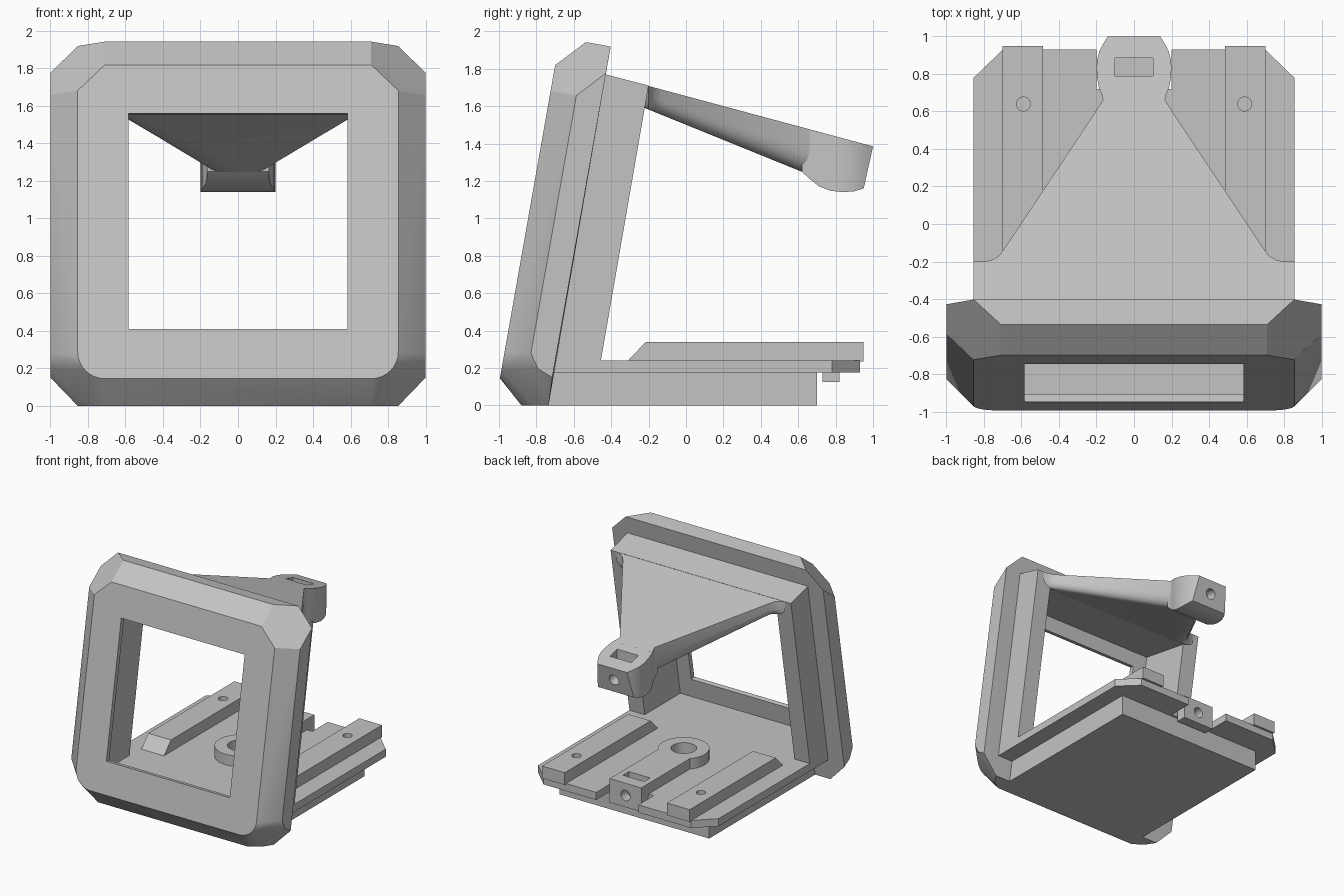
import bpy, bmesh
from math import sin, cos, pi, radians, sqrt
from mathutils import Vector, Matrix

if "Cube" in bpy.data.objects:
    bpy.data.objects.remove(bpy.data.objects["Cube"])

grey = bpy.data.materials.new("light_grey_plastic")
grey.use_nodes = True
grey.diffuse_color = (0.55, 0.55, 0.55, 1)
grey.node_tree.nodes["Principled BSDF"].inputs["Base Color"].default_value = (0.55, 0.55, 0.55, 1)

S, C = sin(radians(10)), cos(radians(10))


def tilt(x, u, n):
    """Leaning screen space (across, up, backward) to world."""
    return Vector((x, u * S + n * C, u * C - n * S))


def make(name, bm):
    bmesh.ops.recalc_face_normals(bm, faces=bm.faces)
    mesh = bpy.data.meshes.new(name)
    bm.to_mesh(mesh)
    bm.free()
    mesh.materials.append(grey)
    ob = bpy.data.objects.new(name, mesh)
    bpy.context.collection.objects.link(ob)
    return ob


def prism(name, pts, a, b, place):
    """Outline swept from a to b; place(p, q, t) gives the world point."""
    bm = bmesh.new()
    lo = [bm.verts.new(place(p, q, a)) for p, q in pts]
    hi = [bm.verts.new(place(p, q, b)) for p, q in pts]
    bm.faces.new(lo)
    bm.faces.new(hi)
    for i in range(len(pts)):
        j = (i + 1) % len(pts)
        bm.faces.new((lo[i], lo[j], hi[j], hi[i]))
    return make(name, bm)


def plan(p, q, t):
    return (p, q, t)


def side(p, q, t):
    return (t, p, q)


def mirrored(half):
    return half + [(-x, y) for x, y in reversed(half)]


def rect(x0, y0, x1, y1):
    return [(x0, y0), (x1, y0), (x1, y1), (x0, y1)]


def cylinder(name, r, depth, loc, tip=0):
    bm = bmesh.new()
    bmesh.ops.create_cone(bm, cap_ends=True, segments=32, radius1=r, radius2=r, depth=depth,
                          matrix=Matrix.Translation(loc) @ Matrix.Rotation(radians(tip), 4, 'X'))
    return make(name, bm)


def boolean(ob, other, op='DIFFERENCE', keep=False):
    mod = ob.modifiers.new("cut", 'BOOLEAN')
    mod.operation, mod.object, mod.solver = op, other, 'EXACT'
    bpy.context.view_layer.objects.active = ob
    bpy.ops.object.modifier_apply(modifier=mod.name)
    if not keep:
        bpy.data.objects.remove(other)


def smooth(ob, angle=30):
    bpy.ops.object.select_all(action='DESELECT')
    ob.select_set(True)
    bpy.context.view_layer.objects.active = ob
    bpy.ops.object.shade_smooth_by_angle(angle=radians(angle))


# Leaning bezel: chamfered block with cut top corners and rounded bottom corners
bm = bmesh.new()
for s in (1, -1):
    pts = [tilt(s * x, u, n) for x, u, n in (
        (.71, 1.67, -1.005), (.855, 1.53, -1.005), (.71, 1.82, -.865), (1, 1.53, -.865),
        (1, .13, -.865), (.855, 1.82, -.73), (1, 1.675, -.73))]
    for i in range(9):
        a = -pi / 2 * i / 8
        pts.append(tilt(s * (.71 + .145 * cos(a)), .115 + .145 * sin(a), -1.005))
    pts += [Vector((s * x, y, z)) for x, y, z in (
        (1, -.79, .195), (1, -.715, .15), (.855, -.735, 0), (.8, -.82, 0), (.71, -.88, 0))]
    for p in pts:
        bm.verts.new(p)
hull = bmesh.ops.convex_hull(bm, input=bm.verts)
bmesh.ops.delete(bm, geom=list({g for g in hull["geom_interior"] + hull["geom_unused"]
                                if isinstance(g, bmesh.types.BMVert)}), context='VERTS')
bmesh.ops.dissolve_limit(bm, angle_limit=radians(1), verts=bm.verts, edges=bm.edges)
bezel = make("bezel", bm)

# Frame body behind the bezel
front_top, front_low = tilt(0, 1.67, -.76), tilt(0, .05, -.76)
body = prism("frame_body", [(front_top.y, front_top.z), (-.43, 1.77), (-.2, 1.71), (-.455, .24),
                            (-.455, .175), (front_low.y, .175)], -.855, .855, side)

# Screen cavity and window opening
cut_top = [tilt(0, 1.53, n) for n in (-.965, -.3)]
cavity = prism("cavity_cutter", [(p.y, p.z) for p in cut_top] + [(-.2, .24), (-.9375, .24)],
               -.71, .71, side)
boolean(bezel, cavity, keep=True)
boolean(body, cavity)
boolean(bezel, prism("window_cutter", rect(-.585, .24, .585, 1.407), -1.1, -.9, tilt))
smooth(bezel, 20)

# Base: lower block and slab with cut back corners and a notch
prism("base_block", rect(-.71, -.75, .71, .70), 0, .175, plan)
slab = prism("base_slab", mirrored([(.855, -.46), (.855, .78), (.70, .93), (.2, .93), (.2, .72)]),
             .175, .24, plan)
boolean(slab, cylinder("pivot_cutter", .1, .1, (0, .03, .25)))

# Two rails with ramped fronts and small screw holes
for s, label in ((1, "left"), (-1, "right")):
    rail = prism(label + "_rail", [(-.31, .235), (-.31, .24), (-.215, .34), (.95, .34), (.95, .235)],
                 s * .485, s * .70, side)
    boolean(rail, cylinder("screw_cutter", .037, .16, (s * .59, .64, .34)))
    smooth(rail)

# Central pivot ring with a clamp bar
pivot = cylinder("pivot_clamp", .2, .11, (0, .03, .275))
boolean(pivot, prism("bar", [(.03, .33), (.82, .33), (.82, .125), (.73, .125), (.73, .22), (.03, .22)],
                     -.15, .15, side), 'UNION')
boolean(pivot, cylinder("pivot_cutter", .1, .4, (0, .03, .3)))
boolean(pivot, prism("nut_cutter", rect(-.1, .63, .1, .71), .17, .5, plan))
boolean(pivot, cylinder("bolt_cutter", .045, .3, (0, .80, .225), 90))
smooth(pivot)

# Tapered arm: flat top, rounded lower edges
half = [(.70, -.24), (.80, -.2), (.76, -.192), (.72, -.17), (.69, -.13), (.165, .66), (.165, .72)]
bm = bmesh.new()
rings = []
for f in (0, .45, .6, .72, .82, .9, .96, 1):
    k = max(0, (f - .45) / .55)
    inset = .09 * (1 - sqrt(1 - k * k))
    ring = []
    for x, y in mirrored(half):
        top, low = 1.385 + (1 - y) * .269, 1.59 - (y + .22) * .406
        ring.append(bm.verts.new((x - inset if x > 0 else x + inset, y, top + (low - top) * f)))
    rings.append(ring)
bm.faces.new(rings[0])
bm.faces.new(rings[-1])
for r0, r1 in zip(rings, rings[1:]):
    for i in range(len(r0)):
        j = (i + 1) % len(r0)
        bm.faces.new((r0[i], r0[j], r1[j], r1[i]))
smooth(make("arm", bm), 40)

# Bulged clamp head at the arm's end
head = prism("arm_head", [(.62, 1.487), (1, 1.385), (.95, 1.16), (.9, 1.145), (.84, 1.14), (.77, 1.148),
                          (.71, 1.172), (.66, 1.212), (.62, 1.25)], -.3, .3, side)
boolean(head, prism("head_outline", mirrored([
    (.165, .6), (.165, .66), (.172, .69), (.188, .73), (.196, .78), (.2, .83), (.196, .88),
    (.185, .92), (.165, .96), (.14, 1.0), (.135, 1.1)]), .8, 1.8, plan), 'INTERSECT')
boolean(head, prism("nut_cutter", rect(-.1, .79, .1, .885), 1.21, 1.7, plan))
boolean(head, cylinder("bolt_cutter", .045, .3, (0, .95, 1.28), 78))
smooth(head)
